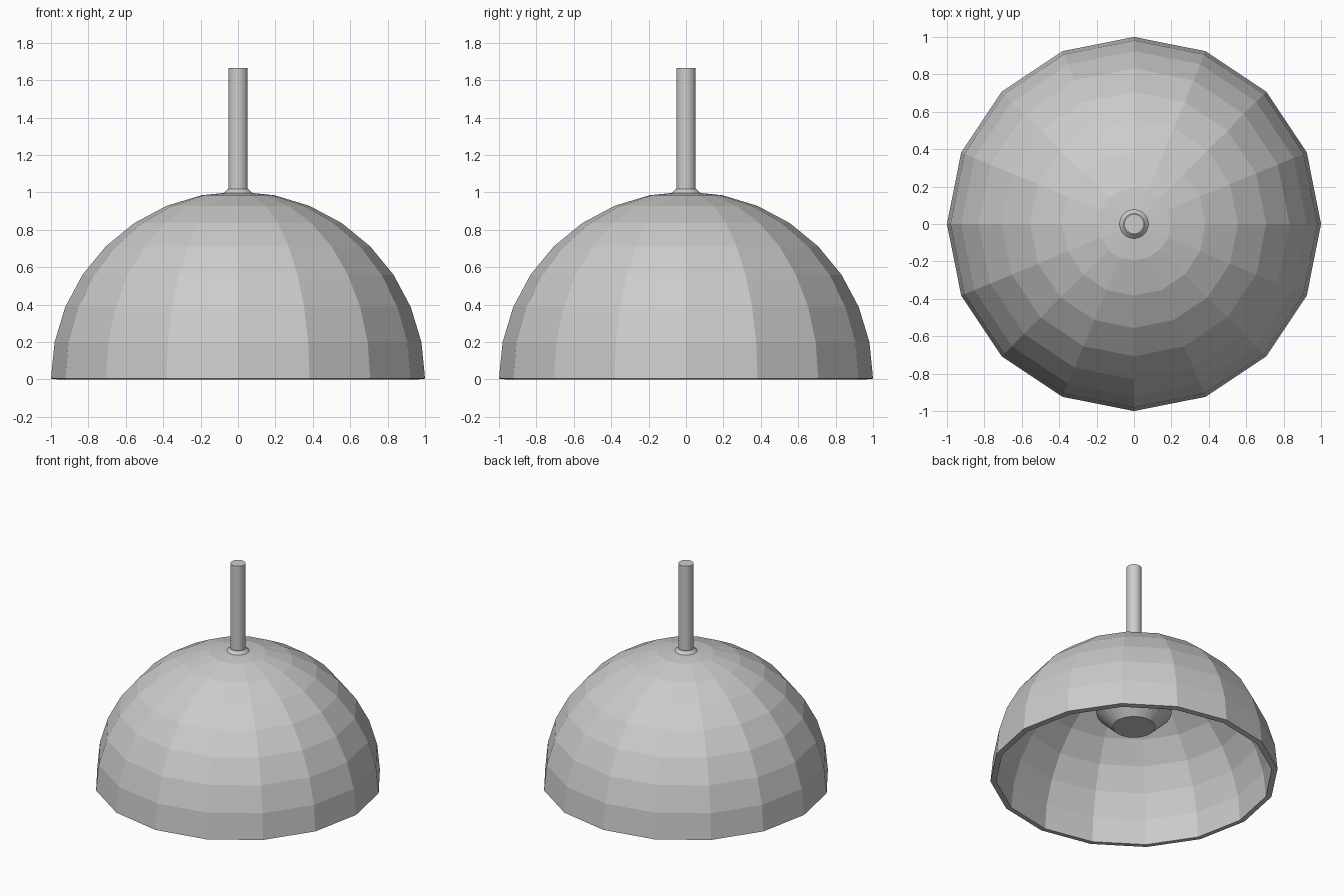
import bpy, bmesh
from math import sin, cos, pi

if "Cube" in bpy.data.objects:
    bpy.data.objects.remove(bpy.data.objects["Cube"])


def lathe(name, profile, sides, closed=False):
    """Revolve (radius, z) points around z; the profile runs bottom to top outside."""
    bm = bmesh.new()
    rings = [[bm.verts.new((r * cos(2 * pi * k / sides), r * sin(2 * pi * k / sides), z))
              for k in range(sides)] for r, z in profile]
    pairs = list(zip(rings, rings[1:]))
    if closed:
        pairs.append((rings[-1], rings[0]))
    for lower, upper in pairs:
        for k in range(sides):
            n = (k + 1) % sides
            bm.faces.new((lower[k], lower[n], upper[n], upper[k]))
    if not closed:
        bm.faces.new(rings[0][::-1])
        bm.faces.new(rings[-1])
    # merge the pole points of the dome
    bmesh.ops.remove_doubles(bm, verts=bm.verts, dist=1e-5)
    mesh = bpy.data.meshes.new(name)
    bm.to_mesh(mesh)
    bm.free()
    obj = bpy.data.objects.new(name, mesh)
    bpy.context.collection.objects.link(obj)
    return obj


# hollow low-poly half-sphere shade with a thin rim
wall = 0.04
angles = [i * pi / 16 for i in range(9)]
outer = [(cos(a), sin(a) + 0.004) for a in angles]
inner = [((1 - wall) * cos(a), (1 - wall) * sin(a)) for a in reversed(angles)]
lathe("dome_shade", outer + inner, 16, closed=True)

# lamp socket with chamfered ends, its tip poking through the shade
lathe("lamp_socket", [(0.147, 0.39), (0.26, 0.50), (0.26, 0.81), (0.056, 1.018)], 32)

# hanging rod
lathe("hanging_rod", [(0.052, 0.98), (0.052, 1.665)], 32)
